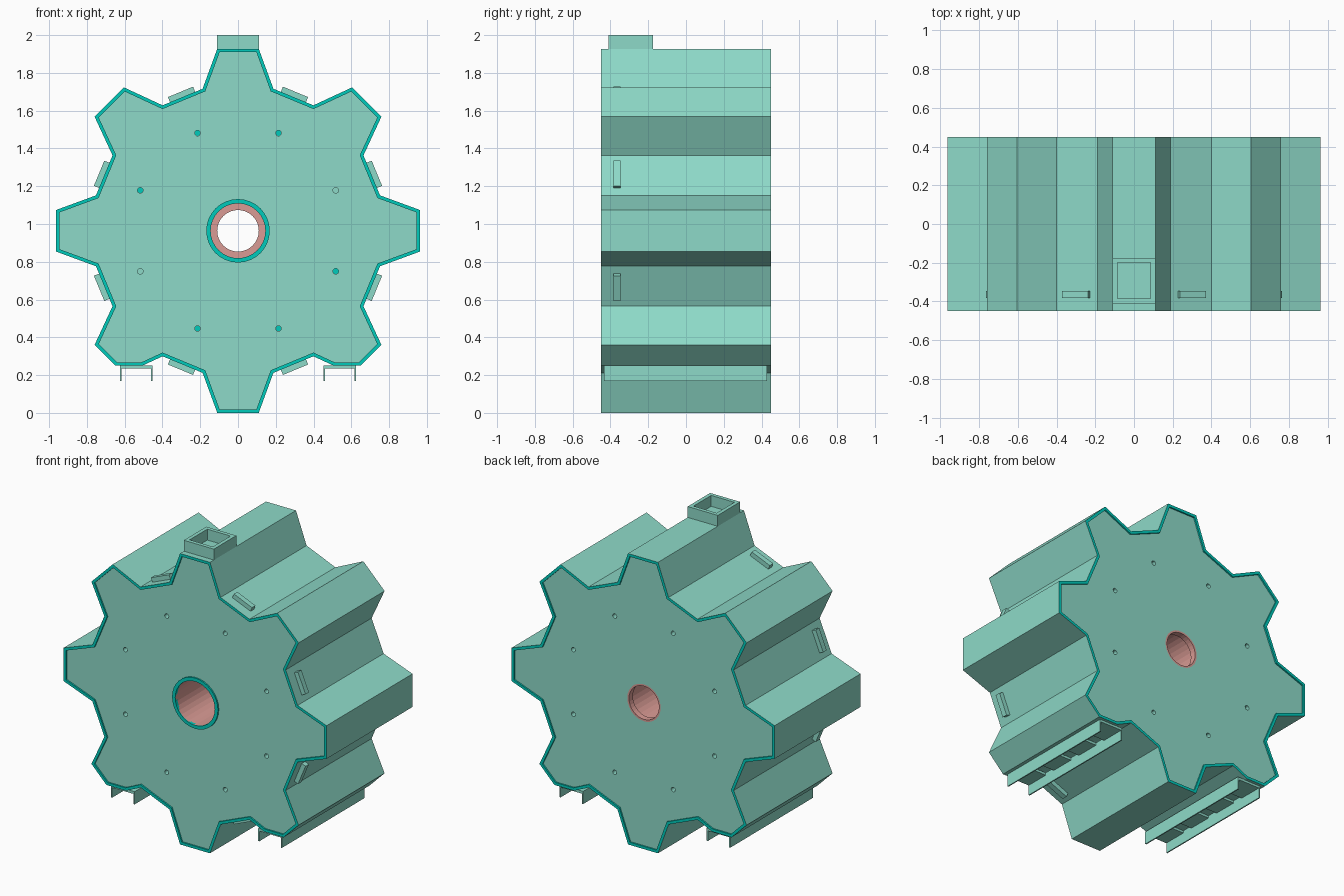
import bpy, bmesh, math
from math import radians, sin, cos, tau
from mathutils import Matrix, Vector

if "Cube" in bpy.data.objects:
    bpy.data.objects.remove(bpy.data.objects["Cube"])

CZ = 0.964      # height of the axis, also the radius to the long lobes
END = 0.45      # half depth of the shell
PANEL = 0.44    # half depth of the end panels


def material(name, color):
    m = bpy.data.materials.new(name)
    m.use_nodes = True
    m.diffuse_color = (*color, 1)
    m.node_tree.nodes["Principled BSDF"].inputs["Base Color"].default_value = (*color, 1)
    return m


MINT = material("mint", (0.27, 0.70, 0.58))
TEAL = material("teal", (0.0, 0.60, 0.50))
PINK = material("dusty pink", (0.70, 0.33, 0.30))


def make(name, bm, *mats):
    bmesh.ops.remove_doubles(bm, verts=bm.verts, dist=1e-5)
    bmesh.ops.recalc_face_normals(bm, faces=bm.faces)
    me = bpy.data.meshes.new(name)
    bm.to_mesh(me)
    bm.free()
    for m in mats:
        me.materials.append(m)
    ob = bpy.data.objects.new(name, me)
    bpy.context.collection.objects.link(ob)
    return ob


def add_box(bm, lo, hi, mat=Matrix()):
    lo, hi = Vector(lo), Vector(hi)
    m = mat @ Matrix.Translation((lo + hi) / 2) @ Matrix.Diagonal((*(hi - lo), 1))
    bmesh.ops.create_cube(bm, size=1, matrix=m)


def add_cylinder(bm, r, x, z, y0, y1, n=16):
    m = Matrix.Translation((x, (y0 + y1) / 2, z)) @ Matrix.Rotation(radians(90), 4, 'X')
    bmesh.ops.create_cone(bm, cap_ends=True, segments=n, radius1=r, radius2=r,
                          depth=y1 - y0, matrix=m)


def add_lathe(bm, profile, n=32):
    # closed (radius, y) profile turned about the main axis
    k = len(profile)
    rows = [[bm.verts.new((r * cos(tau * i / n), y, CZ + r * sin(tau * i / n)))
             for r, y in profile] for i in range(n)]
    for i in range(n):
        a, b = rows[i], rows[(i + 1) % n]
        for j in range(k):
            if profile[j][0] or profile[(j + 1) % k][0]:
                bm.faces.new((a[j], a[(j + 1) % k], b[(j + 1) % k], b[j]))


def outline():
    # eight lobes; the two lower diagonal lobes are cut flat
    pts = []
    for i in range(8):
        for r, deg in ((0.775, -14), (0.970, -6.5), (0.970, 6.5), (0.775, 14)):
            a = radians(45 * i + deg)
            pts.append(Vector((r * cos(a), CZ + r * sin(a))))
    flat = 0.25
    out = []
    for i, p in enumerate(pts):
        low = p.y < flat and abs(p.x) > 0.4
        if not low:
            out.append(p)
            continue
        for q in (pts[i - 1], pts[(i + 1) % len(pts)]):
            if q.y > flat:
                out.append(p.lerp(q, (flat - p.y) / (q.y - p.y)))
    return out


def inset(pts, d):
    # mitred inward offset of a counter-clockwise outline
    out = []
    for i, p in enumerate(pts):
        e1 = (p - pts[i - 1]).normalized()
        e2 = (pts[(i + 1) % len(pts)] - p).normalized()
        n1, n2 = Vector((-e1.y, e1.x)), Vector((-e2.y, e2.x))
        out.append(p + (n1 + n2) * d / (1 + n1.dot(n2)))
    return out


def loop(bm, pts, y):
    return [bm.verts.new((p.x, y, p.y)) for p in pts]


def bridge(bm, a, b, index=0):
    for i in range(len(a)):
        j = (i + 1) % len(a)
        bm.faces.new((a[i], a[j], b[j], b[i])).material_index = index


# Lobed shell wall with coloured end edges
OUT = outline()
bm = bmesh.new()
inner = inset(OUT, 0.018)
loops = [loop(bm, p, y) for p, y in
         ((OUT, -END), (OUT, END), (inner, END), (inner, -END))]
for i, index in enumerate((0, 1, 1, 1)):
    bridge(bm, loops[i], loops[(i + 1) % 4], index)
make("lobed_shell", bm, MINT, TEAL)

# Solid core whose ends form the recessed panels
bm = bmesh.new()
core = inset(OUT, 0.012)
front, back = loop(bm, core, -PANEL), loop(bm, core, PANEL)
bridge(bm, front, back)
bm.faces.new(front)
bm.faces.new(back)
panels = make("end_panels", bm, MINT)

# Cutter for the bore and the screw holes
SCREWS = [(0.56 * cos(radians(22.5 + 45 * i)), CZ + 0.56 * sin(radians(22.5 + 45 * i)), i)
          for i in range(8)]
HOLE = 0.04
bm = bmesh.new()
add_lathe(bm, [(0, -0.5), (0.150, -0.5), (0.150, 0.41), (0.122, 0.41), (0.122, 0.5), (0, 0.5)])
for x, z, i in SCREWS:
    for s in (-1, 1):
        y0, y1 = sorted((s * (PANEL - HOLE), s * 0.5))
        add_cylinder(bm, 0.015, x, z, y0, y1)
cutter = make("hole_cutter", bm, MINT)
cutter.hide_render = cutter.hide_viewport = True
cut = panels.modifiers.new("holes", 'BOOLEAN')
cut.operation, cut.solver, cut.object = 'DIFFERENCE', 'EXACT', cutter

# Screw heads at the bottom of the holes
bm = bmesh.new()
for x, z, i in SCREWS:
    if i not in (0, 4):
        add_cylinder(bm, 0.0145, x, z, -PANEL + HOLE - 0.006, -PANEL + HOLE + 0.002)
make("screw_heads", bm, TEAL)

# Bore lining with a narrower lip at the back, and the front collar
bm = bmesh.new()
add_lathe(bm, [(0.152, -0.445), (0.145, -0.445), (0.145, 0.40), (0.110, 0.40),
               (0.110, PANEL), (0.123, PANEL), (0.123, 0.412), (0.152, 0.412)])
make("bore_lining", bm, PINK)
bm = bmesh.new()
add_lathe(bm, [(0.145, -END), (0.168, -END), (0.168, -0.43), (0.145, -0.43)])
make("front_collar", bm, TEAL)

# Small bars in the eight valleys
bm = bmesh.new()
for i in range(8):
    turn = Matrix.Translation((0, 0, CZ)) @ Matrix.Rotation(radians(22.5 + 45 * i), 4, 'Y')
    add_box(bm, (-0.072, -0.383, 0.74), (0.072, -0.347, 0.796), turn)
make("valley_bars", bm, MINT)

# Open box on the top lobe
bm = bmesh.new()
x, y0, y1, t = 0.11, -0.41, -0.175, 0.025
z0, z1 = 1.91, 2.0
add_box(bm, (-x, y0, z0), (x, y0 + t, z1))
add_box(bm, (-x, y1 - t, z0), (x, y1, z1))
for s in (-1, 1):
    a, b = sorted((s * x, s * (x - t)))
    add_box(bm, (a, y0 + t, z0), (b, y1 - t, z1))
make("top_box", bm, MINT)

# Channel feet under the flattened lobes
for side, s in (("left", 1), ("right", -1)):
    bm = bmesh.new()
    for leg in (0.457, 0.622):
        add_box(bm, (s * leg - 0.004, -0.435, 0.168), (s * leg + 0.004, 0.43, 0.252))
    for k in range(4):
        y = -0.435 + 0.235 * k
        add_box(bm, (s * 0.54 - 0.083, y, 0.235), (s * 0.54 + 0.083, y + 0.16, 0.252))
    make(side + "_channel_foot", bm, MINT)
